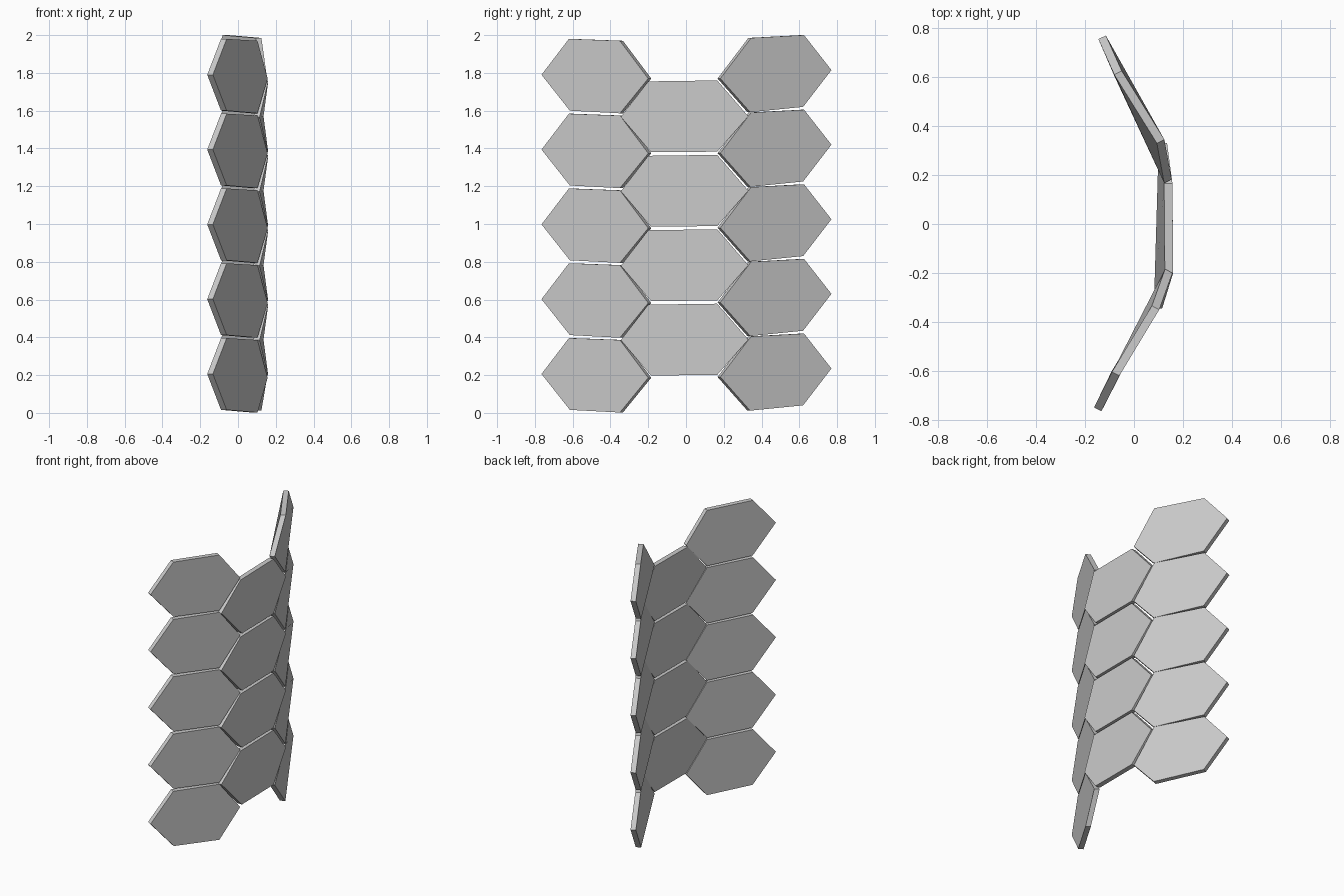
import bpy
from mathutils import Vector

if "Cube" in bpy.data.objects:
    bpy.data.objects.remove(bpy.data.objects["Cube"])

THICK = 0.034


def hex_plate(name, pts, normal, drop):
    """Slightly bowed hexagonal plate: outer outline pts, thickened inwards."""
    n = Vector(normal).normalized()
    outer = [Vector(p) - Vector((0, 0, drop)) for p in pts]
    inner = [p - n * THICK for p in outer]
    caps = [(0, 1, 2, 3), (0, 3, 4, 5), (9, 8, 7, 6), (11, 10, 9, 6)]
    sides = [(i, i + 6, (i + 1) % 6 + 6, (i + 1) % 6) for i in range(6)]
    mesh = bpy.data.meshes.new(name)
    mesh.from_pydata(outer + inner, [], caps + sides)
    mesh.update()
    # each big face is shaded as one flat plate
    normals = []
    for p in mesh.polygons:
        v = n if p.index < 2 else -n if p.index < 4 else p.normal.copy()
        normals += [tuple(v)] * p.loop_total
    mesh.normals_split_custom_set(normals)
    obj = bpy.data.objects.new(name, mesh)
    bpy.context.collection.objects.link(obj)


# Outline of the top plate in each column (counter-clockwise seen from +x,
# starting at the +y corner), facing direction, plate count, vertical spacing
columns = {
    "left_plate": ([(0.157, -0.20, 1.77), (0.103, -0.35, 1.97), (-0.06, -0.62, 1.98),
                    (-0.133, -0.765, 1.79), (-0.06, -0.615, 1.60), (0.103, -0.35, 1.586)],
                   (0.88, -0.47, 0), 5, 0.396),
    "center_plate": ([(0.135, 0.33, 1.57), (0.157, 0.165, 1.76), (0.16, -0.20, 1.755),
                      (0.115, -0.345, 1.567), (0.16, -0.185, 1.38), (0.157, 0.165, 1.383)],
                     (1, 0, 0), 4, 0.394),
    "right_plate": ([(-0.115, 0.77, 1.815), (-0.05, 0.625, 2.0), (0.124, 0.345, 1.985),
                     (0.154, 0.182, 1.77), (0.124, 0.34, 1.592), (-0.05, 0.62, 1.62)],
                    (0.897, 0.44, 0), 5, 0.395),
}

for name, (pts, normal, count, step) in columns.items():
    for i in range(count):
        hex_plate(f"{name}_{i + 1}", pts, normal, i * step)
